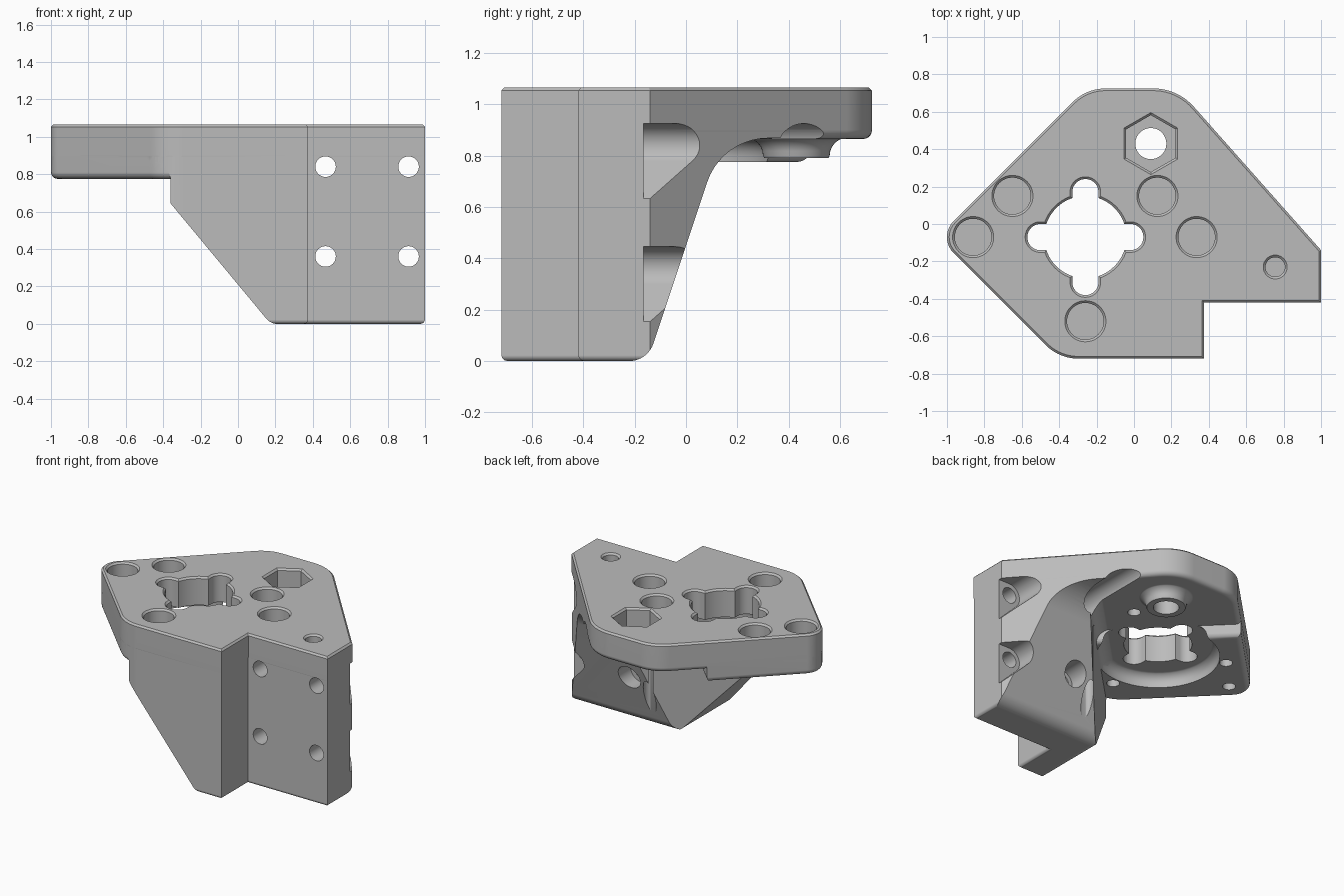
import bpy, bmesh, math
from mathutils import Vector

if "Cube" in bpy.data.objects:
    bpy.data.objects.remove(bpy.data.objects["Cube"], do_unlink=True)

X, Y, Z = Vector((1, 0, 0)), Vector((0, 1, 0)), Vector((0, 0, 1))
TOP, UNDER, PAD = 1.065, 0.865, 0.775
CX, CY = -0.26, -0.07            # centre of the cross opening


def rounded(corners, steps=10):
    """Closed 2D outline from (u, v, radius) corners."""
    out = []
    for i, (u, v, r) in enumerate(corners):
        p = Vector((u, v))
        if r == 0:
            out.append(p)
            continue
        a = (Vector(corners[i - 1][:2]) - p).normalized()
        b = (Vector(corners[(i + 1) % len(corners)][:2]) - p).normalized()
        half = a.angle(b) / 2
        c = p + (a + b).normalized() * r / math.sin(half)
        s, e = p + a * r / math.tan(half) - c, p + b * r / math.tan(half) - c
        a0 = math.atan2(s.y, s.x)
        turn = (math.atan2(e.y, e.x) - a0 + math.pi) % math.tau - math.pi
        for k in range(steps + 1):
            t = a0 + turn * k / steps
            out.append(c + Vector((math.cos(t), math.sin(t))) * r)
    return out


def inset(pts, d):
    """Move a counter-clockwise outline inward by d."""
    out = []
    for i, p in enumerate(pts):
        a = (p - pts[i - 1]).normalized()
        b = (pts[(i + 1) % len(pts)] - p).normalized()
        na, nb = Vector((-a.y, a.x)), Vector((-b.y, b.x))
        out.append(p + (na + nb) * d / (1 + na.dot(nb)))
    return out


def circle(u, v, r, n=48, turn=0.0):
    return [Vector((u + r * math.cos(math.tau * k / n + turn),
                    v + r * math.sin(math.tau * k / n + turn))) for k in range(n)]


def loft(name, layers, axes=(X, Y, Z)):
    """Solid through stacked outlines, each (points, height)."""
    bm = bmesh.new()
    rings = [[bm.verts.new(axes[0] * p.x + axes[1] * p.y + axes[2] * w) for p in pts]
             for pts, w in layers]
    for lo, hi in zip(rings, rings[1:]):
        for i in range(len(lo)):
            bm.faces.new((lo[i - 1], lo[i], hi[i], hi[i - 1]))
    bm.faces.new(rings[0])
    bm.faces.new(rings[-1])
    bmesh.ops.recalc_face_normals(bm, faces=bm.faces)
    mesh = bpy.data.meshes.new(name)
    bm.to_mesh(mesh)
    bm.free()
    ob = bpy.data.objects.new(name, mesh)
    bpy.context.collection.objects.link(ob)
    return ob


def combine(target, tool, operation='DIFFERENCE'):
    mod = target.modifiers.new("boolean", 'BOOLEAN')
    mod.operation, mod.object, mod.solver = operation, tool, 'EXACT'
    bpy.context.view_layer.objects.active = target
    bpy.ops.object.modifier_apply(modifier=mod.name)
    bpy.data.objects.remove(tool, do_unlink=True)


def round_base(pts, z, r, n=5):
    """Layers that round the lower rim of an outline."""
    out = []
    for k in range(n + 1):
        t = math.pi / 2 * k / n
        out.append((inset(pts, r * (1 - math.sin(t))), z + r * (1 - math.cos(t))))
    return out


def top_cut(pts, floor):
    """Cut down from the top face, with a chamfered rim."""
    combine(bracket, loft("cutter", [(pts, floor), (pts, TOP - 0.012),
                                     (inset(pts, -0.02), TOP + 0.008)]))


# Top plate with rounded lower rim and chamfered upper rim
outline = rounded([(1, -0.42, 0), (1, -0.14, 0), (0.233, 0.725, 0.29), (-0.255, 0.725, 0.25),
                   (-1.05, -0.07, 0.12), (-0.40, -0.72, 0.25), (0.375, -0.72, 0),
                   (0.375, -0.42, 0)])
bracket = loft("mounting_bracket", round_base(outline, UNDER, 0.035)
               + [(outline, TOP - 0.012), (inset(outline, 0.012), TOP)])

# Thicker pad under the side tip, with a round clearance under the cross
pad_line = inset(rounded([(0.165, -0.185, 0), (-0.5, 0.48, 0), (-1.05, -0.07, 0.12),
                          (-0.40, -0.72, 0.25), (0.1, -0.72, 0)]), 0.001)
pad = loft("pad", round_base(pad_line, PAD, 0.035) + [(pad_line, 0.95)])
dome = [(circle(CX, CY, 0.40), 0.5)]
for k in range(7):
    t = math.pi / 2 * k / 6
    dome.append((circle(CX, CY, 0.33 + 0.07 * math.cos(t)), 0.798 + 0.07 * math.sin(t)))
combine(pad, loft("cutter", dome))

# Lower body: trimmed by a back slope, a side slope and a diagonal wall
body_line = inset(outline, 0.001)
body = loft("body", round_base(body_line, 0, 0.022) + [(body_line, 0.95)])
ceiling = UNDER + 0.003
back = rounded([(-0.4, -0.001, 0), (-0.15, -0.001, 0.1), (0.14, ceiling, 0.25),
                (0.45, ceiling, 0), (0.45, 1.2, 0), (2, 1.2, 0), (2, -0.1, 0), (-0.4, -0.1, 0)])
combine(body, loft("cutter", [(back, -2), (back, 2)], (Y, Z, X)))
side = rounded([(0.36, -0.001, 0), (0.175, -0.001, 0.08), (-0.64, 0.98, 0),
                (-2, 0.98, 0), (-2, -0.1, 0), (0.36, -0.1, 0)])
combine(body, loft("cutter", [(side, -2), (side, 2)], (X, Z, Y)))
wall = rounded([(-0.247, -0.1, 0), (-0.247, ceiling, 0.1), (-0.1, ceiling, 0),
                (-0.1, 1.2, 0), (2, 1.2, 0), (2, -0.1, 0)])
combine(body, loft("cutter", [(wall, -3), (wall, 3)],
                   ((Y - X).normalized(), Z, (X + Y).normalized())))

# Flared boss below the nut pocket
NX, NY = 0.09, 0.43
boss = [(circle(NX, NY, 0.125), 0.79)]
for k in range(7):
    t = math.pi / 2 * k / 6
    boss.append((circle(NX, NY, 0.20 - 0.07 * math.cos(t)), 0.80 + 0.07 * math.sin(t)))
boss.append((circle(NX, NY, 0.20), 0.95))

for part in (body, pad, loft("boss", boss)):
    combine(bracket, part, 'UNION')

# Cross-shaped opening
top_cut(circle(CX, CY, 0.22, 64), 0.3)
E, W = 0.31, 0.0699
top_cut(rounded([(CX - E, CY - W, W - 0.001), (CX + E, CY - W, W - 0.001),
                 (CX + E, CY + W, W - 0.001), (CX - E, CY + W, W - 0.001)]), 0.31)
top_cut(rounded([(CX + W, CY - E, W - 0.001), (CX + W, CY + E, W - 0.001),
                 (CX - W, CY + E, W - 0.001), (CX - W, CY - E, W - 0.001)]), 0.32)

# Screw recesses on top, with narrow holes from below
for x, y in ((-0.65, 0.15), (-0.86, -0.07), (0.125, 0.15), (0.335, -0.07), (-0.26, -0.52)):
    top_cut(circle(x, y, 0.098), 0.945)
    low = circle(x, y, 0.042, 32)
    combine(bracket, loft("cutter", [(low, -0.1), (low, 0.925)]))
top_cut(circle(0.755, -0.23, 0.052, 32), 0.9)

# Hexagonal nut pocket and its through hole
top_cut(circle(NX, NY, 0.152, 6, math.pi / 6), 0.93)
bore = circle(NX, NY, 0.083)
combine(bracket, loft("cutter", [(bore, 0.5), (bore, 1.2)]))

# Front screw holes with head clearances behind; the outer ones open sideways
for z in (0.36, 0.84):
    for x in (0.468, 0.912):
        hole = circle(x, z, 0.055, 32)
        combine(bracket, loft("cutter", [(hole, -0.6), (hole, -0.1)], (X, Z, Y)))
        r = 0.085
        head = circle(x, z, r)
        if x > 0.8:
            head = [p for p in circle(x, z, r, 48, math.pi / 2)[:19]]
            reach = 1.2 - head[-1].x
            head += [Vector((1.2, head[-1].y - reach)), Vector((1.2, z + r))]
        combine(bracket, loft("cutter", [(head, -0.165), (head, 1.0)], (X, Z, Y)))

# Single grey finish
grey = bpy.data.materials.new("plain_grey")
grey.use_nodes = True
colour = (0.5, 0.5, 0.5, 1)
grey.diffuse_color = colour
grey.node_tree.nodes["Principled BSDF"].inputs["Base Color"].default_value = colour
bracket.data.materials.clear()
bracket.data.materials.append(grey)

bpy.ops.object.select_all(action='DESELECT')
bracket.select_set(True)
bpy.context.view_layer.objects.active = bracket
bpy.ops.object.shade_smooth_by_angle(angle=math.radians(28))
weighted = bracket.modifiers.new("weighted_normals", 'WEIGHTED_NORMAL')
weighted.keep_sharp = True
